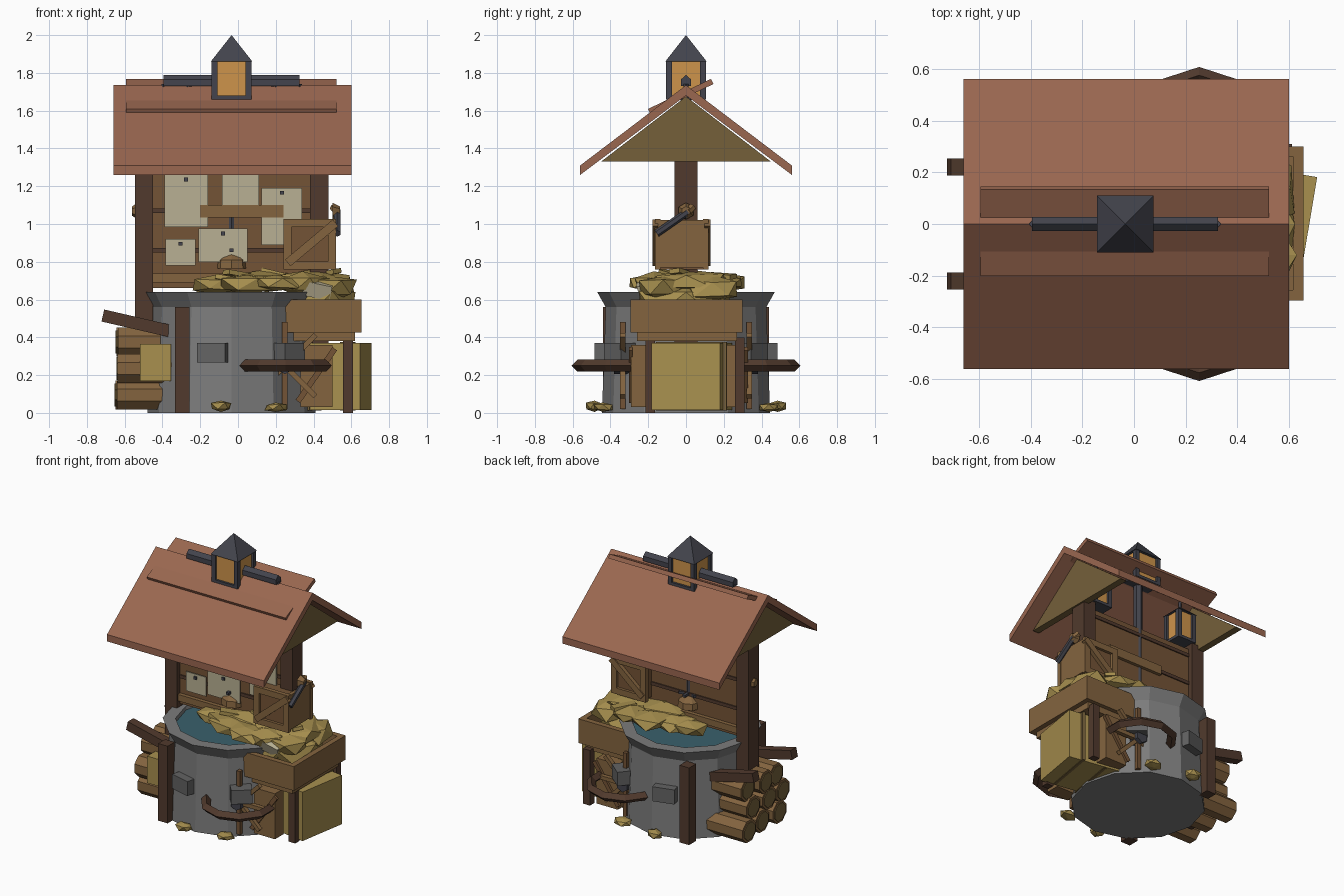
import bpy, bmesh, math, random
from mathutils import Vector, Matrix, Euler

if "Cube" in bpy.data.objects:
    bpy.data.objects.remove(bpy.data.objects["Cube"])
random.seed(4)
CX = -0.034  # axis of the well


def mat(name, hexcol):
    m = bpy.data.materials.new(name)
    c = [int(hexcol[i:i + 2], 16) / 255 for i in (0, 2, 4)]
    m.diffuse_color = [((v + .055) / 1.055) ** 2.4 if v > .04 else v / 12.92 for v in c] + [1]
    m.use_nodes = True
    m.node_tree.nodes["Principled BSDF"].inputs["Base Color"].default_value = m.diffuse_color
    return m


ROOF, WOOD, DARK = mat("roof", "9A6750"), mat("wood", "84643F"), mat("dark_wood", "513A2D")
HAY, PAPER, IRON = mat("hay", "A8904F"), mat("paper", "B9B093"), mat("iron", "43444D")
GLOW, WATER, STONE = mat("glow", "CE944B"), mat("water", "3A606C"), mat("stone", "7C7C7C")
GABLE, BROWN, BRICK = mat("gable", "75603A"), mat("brown", "745436"), mat("brick", "636363")


def finish(name, bm, m):
    bmesh.ops.recalc_face_normals(bm, faces=bm.faces)
    me = bpy.data.meshes.new(name)
    bm.to_mesh(me)
    bm.free()
    me.materials.append(m)
    ob = bpy.data.objects.new(name, me)
    bpy.context.collection.objects.link(ob)
    return ob


def box(name, c, s, m, rot=(0, 0, 0)):
    bm = bmesh.new()
    M = Matrix.Translation(c) @ Euler([math.radians(a) for a in rot]).to_matrix().to_4x4()
    bmesh.ops.create_cube(bm, size=1, matrix=M @ Matrix.Diagonal((*s, 1)))
    return finish(name, bm, m)


def span(name, x, y, z, m):
    return box(name, [(a + b) / 2 for a, b in (x, y, z)], [b - a for a, b in (x, y, z)], m)


def rod(name, a, b, r, m, n=6, r2=None, turn=0):
    a, b = Vector(a), Vector(b)
    bm = bmesh.new()
    M = Matrix.Translation((a + b) / 2) @ (b - a).to_track_quat('Z', 'Y').to_matrix().to_4x4()
    bmesh.ops.create_cone(bm, cap_ends=True, segments=n, radius1=r, radius2=r if r2 is None else r2,
                          depth=(b - a).length, matrix=M @ Matrix.Rotation(math.radians(turn), 4, 'Z'))
    return finish(name, bm, m)


def prism_x(name, pts, x0, x1, m):
    bm = bmesh.new()
    f = bm.faces.new([bm.verts.new((x0, y, z)) for y, z in pts])
    g = bmesh.ops.extrude_face_region(bm, geom=[f])
    bmesh.ops.translate(bm, verts=[v for v in g['geom'] if isinstance(v, bmesh.types.BMVert)], vec=(x1 - x0, 0, 0))
    return finish(name, bm, m)


def chunk(name, c, s, m, jit=.25):
    bm = bmesh.new()
    bmesh.ops.create_icosphere(bm, subdivisions=1, radius=1)
    for v in bm.verts:
        v.co *= 1 + random.uniform(-jit, jit)
        v.co = Vector([max(-.85, min(.85, k)) / .85 * h + o for k, h, o in zip(v.co, s, c)])
    return finish(name, bm, m)


def lantern(name, x, z0, z1, h, peak, m_roof=IRON):
    span(name + "_glass", (x - h + .015, x + h - .015), (-h + .015, h - .015), (z0 + .015, z1), GLOW)
    for sx in (-1, 1):
        for sy in (-1, 1):
            box(name + "_corner", (x + sx * (h - .015), sy * (h - .015), (z0 + z1) / 2), (.03, .03, z1 - z0), IRON)
    span(name + "_base", (x - h, x + h), (-h, h), (z0, z0 + .02), IRON)
    rod(name + "_cap", (x, 0, z1), (x, 0, peak), (h + .005) * 1.414, m_roof, 4, 0, 45)


# stone well, revolved profile with flared rim
bm = bmesh.new()
prof = [(0, 0), (.445, 0), (.425, .56), (.47, .64), (.385, .64), (.37, .56), (0, .56)]
vs = [bm.verts.new((r, 0, z)) for r, z in prof]
es = [bm.edges.new(p) for p in zip(vs, vs[1:])]
bmesh.ops.spin(bm, geom=vs + es, axis=(0, 0, 1), cent=(0, 0, 0), steps=12, angle=math.tau)
bmesh.ops.remove_doubles(bm, verts=bm.verts, dist=.001)
bmesh.ops.translate(bm, verts=bm.verts, vec=(CX, 0, 0))
finish("well_wall", bm, STONE)
rod("well_water", (CX, 0, .57), (CX, 0, .615), .383, WATER, 12, turn=0)

# roof slabs, gables and loose plank
for s in (-1, 1):
    prism_x("roof_slope", [(0, 1.735), (s * .56, 1.31), (s * .56, 1.26), (0, 1.68)], -.66, .6, ROOF)
for x in (-.55, .44):
    prism_x("gable", [(-.45, 1.33), (.45, 1.33), (0, 1.675)], x, x + .05, GABLE)
box("roof_plank", (-.035, -.028, 1.675), (1.115, .37, .03), ROOF, (25.5, 0, 0))

# ridge bar with cupola and hanging lanterns
prism_x("ridge_bar", [(-.027, 1.73), (.027, 1.73), (.027, 1.765), (0, 1.79), (-.027, 1.765)], -.395, .325, IRON)
lantern("cupola", CX, 1.66, 1.86, .105, 2.0)
for s in (-1, 1):
    rod("bar_bracket", (CX + s * .12, 0, 1.76), (CX + s * .24, 0, 1.725), .012, IRON, 4)
    lantern("hanging_lantern", CX + s * .36, 1.36, 1.57, .075, 1.64)
    rod("lantern_hook", (CX + s * .36, 0, 1.6), (CX + s * .36, 0, 1.74), .012, IRON, 4)

# uprights, notice board and cross beam
for x in (-.497, .43):
    span("upright", (x - .048, x + .048), (-.06, .06), (.03, 1.36), DARK)
span("notice_board", (-.46, .39), (-.022, .022), (.66, 1.33), BROWN)
for z in (.86, 1.07, 1.28):
    span("board_rail", (-.46, .39), (-.03, .03), (z - .012, z + .012), DARK)
for x, t in ((-.53, -.56), (.5, .54)):
    rod("beam_end", (x, 0, 1.068), (t, 0, 1.068), .045, WOOD, 6, .025)
span("board_strip", (-.2, .24), (-.055, .045), (1.035, 1.1), WOOD)
span("well_beam", (-.475, .3), (-.05, .05), (.69, .737), WOOD)

# notes pinned on the board
for x0, x1, z0, z1 in ((-.39, -.16, .985, 1.26), (-.085, .11, 1.1, 1.3), (.125, .34, .89, 1.19),
                       (-.385, -.225, .78, .92), (-.21, .05, .8, .975)):
    span("note", (x0, x1), (-.048, -.04), (z0, z1), PAPER)
    box("note_pin", ((x0 + x1) / 2, -.052, z1 - .025), (.02, .015, .02), IRON)

# winding rod with knob and cross handle
rod("well_rod", (CX, 0, .8), (CX, 0, 1.68), .03, IRON, 6)
rod("knob_lower", (CX, 0, .765), (CX, 0, .81), .085, WOOD, 8, .08)
rod("knob_upper", (CX, 0, .81), (CX, 0, .85), .08, WOOD, 8, .035)
for a in (30, 90, 150):
    box("handle_bar", (CX, 0, .862), (.15, .022, .018), IRON, (0, 0, a))

# mirrored fittings on both faces of the well
for s in (-1, 1):
    span("well_post", (-.333, -.257), sorted((s * .36, s * .44)), (0, .56), DARK)
    box("brick", (-.133, s * .425, .318), (.155, .08, .105), BRICK, (0, 0, s * 15))
    box("brick", (.27, s * .35, .32), (.14, .1, .1), BRICK, (0, 0, -s * 40))
    bpy.ops.mesh.primitive_torus_add(major_segments=10, minor_segments=4, major_radius=.225, minor_radius=.032,
                                     location=(.252, s * .35, .25), rotation=(0, 0, math.radians(18)))
    hoop = bpy.context.object
    hoop.name = "wheel_hoop"
    hoop.data.materials.append(DARK)
    for a in (0, 45, 90, 135):
        box("wheel_spoke", (.248, s * .335, .25), (.028, .03, .46), WOOD if a else BROWN, (0, a, 0))
    rod("wheel_hub", (.248, s * .3, .25), (.248, s * .38, .25), .045, IRON, 6)
    box("prop_plank", (-.54, s * .22, .475), (.36, .065, .065), DARK, (0, 13, 0))
    chunk("straw_scrap", (-.09, s * .485, .035), (.055, .045, .03), HAY)
    chunk("straw_scrap", (.2, s * .44, .03), (.06, .05, .025), HAY)

# log stack
for z, ys in ((.095, (.2, .02, -.16)), (.235, (.13, -.05, -.2)), (.375, (.17, .0, -.13))):
    for y in ys:
        e = -.635 + random.uniform(-.015, .02)
        rod("log", (e, y, z), (-.33, y, z), .083, WOOD, 8, turn=22.5)
        rod("log_end", (e - .006, y, z), (e, y, z), .066, GABLE, 8, turn=22.5)
span("small_bale", (-.52, -.355), (-.3, -.18), (.17, .365), HAY)

# bale under the tray
box("bale", (.49, .03, .193), (.38, .37, .355), HAY, (0, 0, -9.5))
for d in (-.09, .09):
    box("bale_band", (.49 + d, .03, .193), (.02, .378, .363), GABLE, (0, 0, -9.5))
for y in (-.19, .285):
    span("tray_leg", (.555, .61), (y - .025, y + .025), (0, .4), DARK)
for y in (-.24, .26):
    span("side_box", (.33, .5), (y - .05, y + .05), (.03, .36), WOOD)
    box("side_box_brace", (.415, y * 1.22, .2), (.03, .02, .34), BROWN, (0, 35, 0))

# tray
span("tray_floor", (.27, .62), (-.26, .27), (.38, .45), WOOD)
for y in (-.275, .28):
    span("tray_side", (.24, .655), (y - .02, y + .02), (.425, .6), WOOD)
for x in (.26, .635):
    span("tray_end", (x - .02, x + .02), (-.29, .295), (.425, .6), WOOD)

# straw heap over tray and well
chunk("tray_straw", (.44, 0, .58), (.185, .25, .12), HAY, .12)
for x, y, z, a, b, c in ((.5, -.12, .66, .13, .13, .07), (.5, .14, .66, .12, .13, .07), (.34, -.17, .68, .13, .11, .07),
                         (.33, .17, .69, .13, .15, .05), (.2, -.2, .69, .12, .1, .045), (.16, .18, .69, .14, .13, .05),
                         (.05, -.14, .68, .14, .1, .05), (.02, .13, .68, .14, .1, .05), (-.12, -.1, .68, .12, .08, .05),
                         (-.1, .12, .67, .12, .08, .05), (.15, 0, .7, .2, .16, .06), (.4, 0, .7, .2, .2, .06)):
    chunk("straw_clump", (x, y, z), (a, b, c), HAY)
for i in range(10):
    box("straw_slab", (random.uniform(-.12, .52), random.uniform(-.19, .19), random.uniform(.7, .74)),
        (.16, .07, .025), HAY, (random.uniform(-15, 15), random.uniform(-15, 15), random.uniform(0, 180)))
box("straw_paper", (.42, -.22, .655), (.15, .06, .08), PAPER, (20, 12, 0))

# framed crate with brace and crowbar
span("crate_core", (.26, .5), (-.145, .1), (.76, 1.01), BROWN)
for y in (-.15, .105):
    for z in (.78, 1.005):
        span("crate_rail", (.24, .52), (y - .015, y + .015), (z - .022, z + .022), WOOD)
    for x in (.262, .498):
        span("crate_stile", (x - .022, x + .022), (y - .015, y + .015), (.76, 1.025), WOOD)
    box("crate_brace", (.39, y * 1.08, .9), (.33, .03, .045), WOOD, (0, -40, 0))
span("crate_side", (.49, .515), (-.15, .105), (.77, 1.02), WOOD)
rod("crowbar", (.525, -.155, .95), (.525, .01, 1.065), .02, IRON, 6)
rod("crowbar_tip", (.525, .01, 1.065), (.505, .035, 1.09), .022, WOOD, 6)
